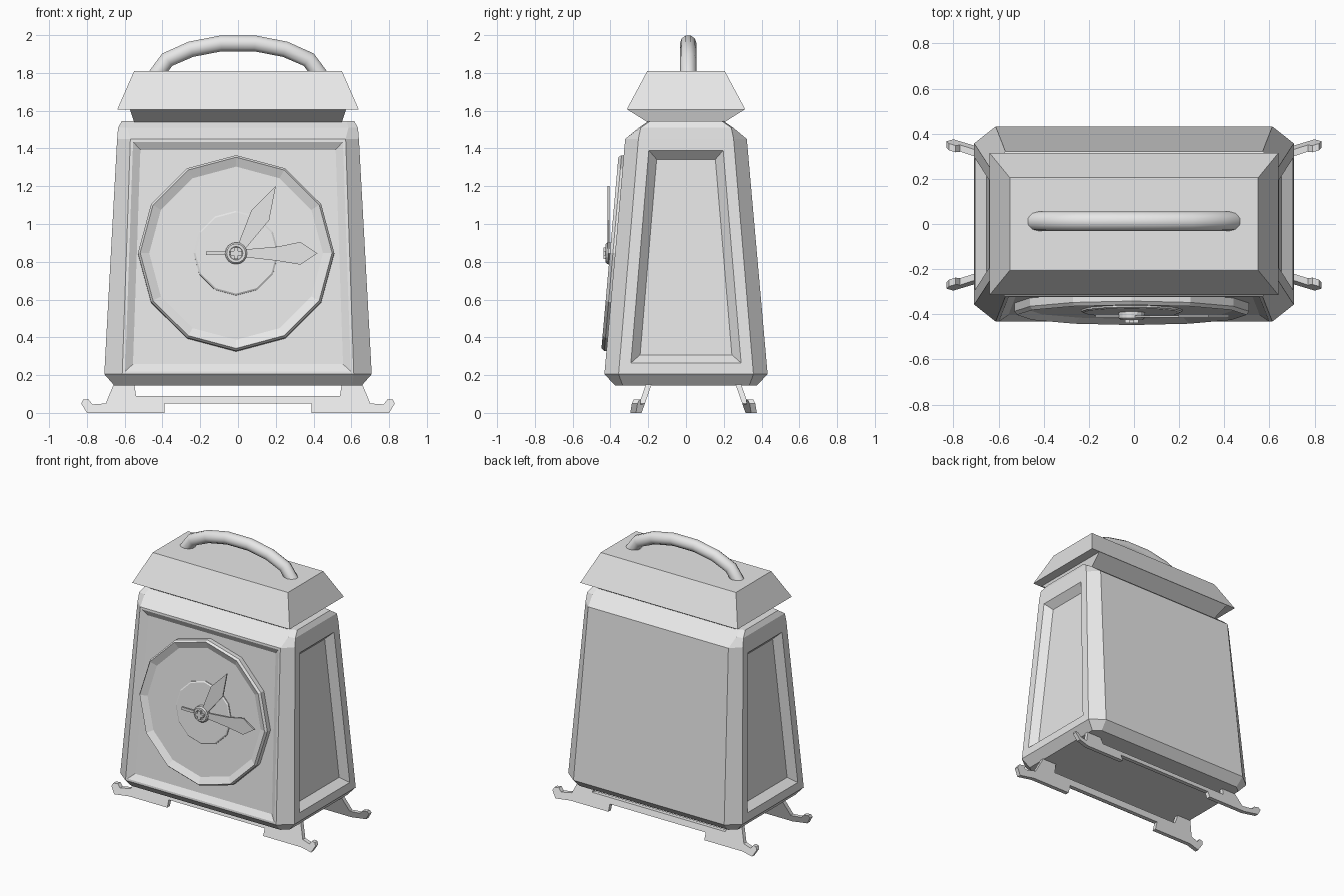
import bpy, bmesh, math
from mathutils import Matrix, Vector

cube = bpy.data.objects.get("Cube")
if cube:
    bpy.data.objects.remove(cube)

grey = bpy.data.materials.new("plain_grey")
grey.use_nodes = True
grey.diffuse_color = (0.8, 0.8, 0.8, 1)
grey.node_tree.nodes["Principled BSDF"].inputs["Base Color"].default_value = (0.8, 0.8, 0.8, 1)


def add_object(name, mesh):
    obj = bpy.data.objects.new(name, mesh)
    bpy.context.collection.objects.link(obj)
    mesh.materials.clear()
    mesh.materials.append(grey)
    return obj


def finish(name, bm):
    bmesh.ops.recalc_face_normals(bm, faces=bm.faces)
    mesh = bpy.data.meshes.new(name)
    bm.to_mesh(mesh)
    bm.free()
    return add_object(name, mesh)


def loft(rings):
    """Skin closed rings of points and cap both ends."""
    bm = bmesh.new()
    loops = [[bm.verts.new(p) for p in ring] for ring in rings]
    for a, b in zip(loops, loops[1:]):
        for i in range(len(a)):
            j = (i + 1) % len(a)
            bm.faces.new((a[i], a[j], b[j], b[i]))
    bm.faces.new(loops[0][::-1])
    bm.faces.new(loops[-1])
    bmesh.ops.recalc_face_normals(bm, faces=bm.faces)
    return bm


def rect(z, hx, hy, cx=0, cy=0):
    """Rectangle ring, with cut corners when cx and cy are given."""
    ring = []
    for sx, sy in ((1, 1), (-1, 1), (-1, -1), (1, -1)):
        if cx:
            pair = [(sx * hx, sy * (hy - cy), z), (sx * (hx - cx), sy * hy, z)]
            ring += pair if sx * sy > 0 else pair[::-1]
        else:
            ring.append((sx * hx, sy * hy, z))
    return ring


def turned(name, profile, sides, matrix):
    """Solid turned from (radius, height) pairs."""
    rings = [[(r * math.sin(math.tau * i / sides), r * math.cos(math.tau * i / sides), h)
              for i in range(sides)] for r, h in profile]
    bm = loft(rings)
    bm.transform(matrix)
    return finish(name, bm)


def prism(name, outline, y0, y1, bend=None):
    """Extrude an x-z outline along y, then optionally shift each point in y."""
    bm = loft([[(x, y, z) for x, z in outline] for y in (y0, y1)])
    if bend:
        for v in bm.verts:
            v.co.y += bend(v.co)
    return finish(name, bm)


# Tapered case with recessed front and side panels
bm = loft([rect(0.145, 0.655, 0.375, 0.05, 0.04),
           rect(0.205, 0.708, 0.432, 0.095, 0.075),
           rect(1.45, 0.64, 0.322, 0.07, 0.07),
           rect(1.51, 0.635, 0.25, 0.05, 0.01),
           rect(1.545, 0.615, 0.2, 0.04, 0.01)])
bm.faces.ensure_lookup_table()
tall = [f for f in bm.faces if f.calc_area() > 0.5 and abs(f.normal.z) < 0.5]
for face in tall:
    if face.normal.y < -0.8:
        steps = ((0.015, 0), (0.04, -0.025))
    elif abs(face.normal.x) > 0.8:
        steps = ((0.06, 0), (0.045, -0.05))
    else:
        continue
    for thickness, depth in steps:
        bmesh.ops.inset_individual(bm, faces=[face], thickness=thickness,
                                   depth=depth, use_even_offset=True)
finish("case", bm)

# Roof with an undercut neck
finish("roof", loft([rect(1.54, 0.55, 0.205), rect(1.605, 0.572, 0.308),
                     rect(1.605, 0.64, 0.315), rect(1.81, 0.55, 0.205)]))

# Carrying handle
half = [(0.44, 1.78), (0.375, 1.87), (0.25, 1.925), (0.09, 1.956)]
path = half + [(-x, z) for x, z in reversed(half)]
curve = bpy.data.curves.new("handle_path", "CURVE")
curve.dimensions = "3D"
curve.bevel_depth = 0.044
curve.bevel_resolution = 3
curve.use_fill_caps = True
spline = curve.splines.new("POLY")
spline.points.add(len(path) - 1)
for point, (x, z) in zip(spline.points, path):
    point.co = (x, 0.012, z, 1)
helper = bpy.data.objects.new("handle_path", curve)
bpy.context.collection.objects.link(helper)
bpy.context.view_layer.update()
mesh = bpy.data.meshes.new_from_object(
    helper.evaluated_get(bpy.context.evaluated_depsgraph_get()))
bpy.data.objects.remove(helper)
handle = add_object("handle", mesh)
bpy.ops.object.select_all(action="DESELECT")
handle.select_set(True)
bpy.context.view_layer.objects.active = handle
bpy.ops.object.shade_smooth_by_angle(angle=math.radians(50))

# Dial, leaning back with the case front
lean = math.atan2(0.11, 1.245)
centre = Vector((-0.01, -0.375, 0.845))
tilted = Matrix.Translation(centre) @ Matrix.Rotation(math.pi / 2 - lean, 4, "X")
upright = Matrix.Translation(centre) @ Matrix.Rotation(math.pi / 2, 4, "X")
turned("dial", [(0.52, -0.035), (0.52, 0.012), (0.508, 0.028), (0.46, 0.005)], 12, tilted)
turned("inner_dial", [(0.225, -0.01), (0.225, 0.012), (0.216, 0.018)], 12, tilted)

# Hub with a cross-shaped screw
turned("hub", [(0.058, 0), (0.058, 0.042), (0.05, 0.05), (0.036, 0.05), (0.034, 0.044)], 16, upright)
for name, w, h in (("screw_bar_flat", 0.03, 0.011), ("screw_bar_tall", 0.011, 0.03)):
    prism(name, [(centre.x + sx * w, centre.z + sz * h)
                 for sx, sz in ((1, 1), (-1, 1), (-1, -1), (1, -1))], -0.438, -0.41)

# Hands
prism("hour_hand", [(0, 0.89), (0.07, 1.07), (0.2, 1.2), (0.165, 1.02), (0.04, 0.87)], -0.415, -0.405)
prism("minute_hand", [(0.03, 0.865), (0.21, 0.88), (0.33, 0.905), (0.42, 0.845),
                      (0.33, 0.785), (0.21, 0.805), (0.03, 0.825)], -0.413, -0.403)
prism("minute_hand_tail", [(-0.05, 0.855), (-0.17, 0.855), (-0.17, 0.835), (-0.05, 0.835)],
      -0.413, -0.403)

# Splayed stands with curled toes
side = [(0.39, 0.05), (0.39, 0), (0.7, 0), (0.8, 0), (0.83, 0.05), (0.82, 0.07), (0.79, 0.07),
        (0.77, 0.045), (0.7, 0.05), (0.655, 0.16), (0.55, 0.16), (0.54, 0.09)]
outline = side + [(-x, z) for x, z in reversed(side)]
for name, s in (("front_stand", -1), ("back_stand", 1)):
    prism(name, outline, 0.025, 0.055,
          lambda co, s=s: s * (0.29 - 0.35 * co.z + 0.3 * max(0, abs(co.x) - 0.7)))
